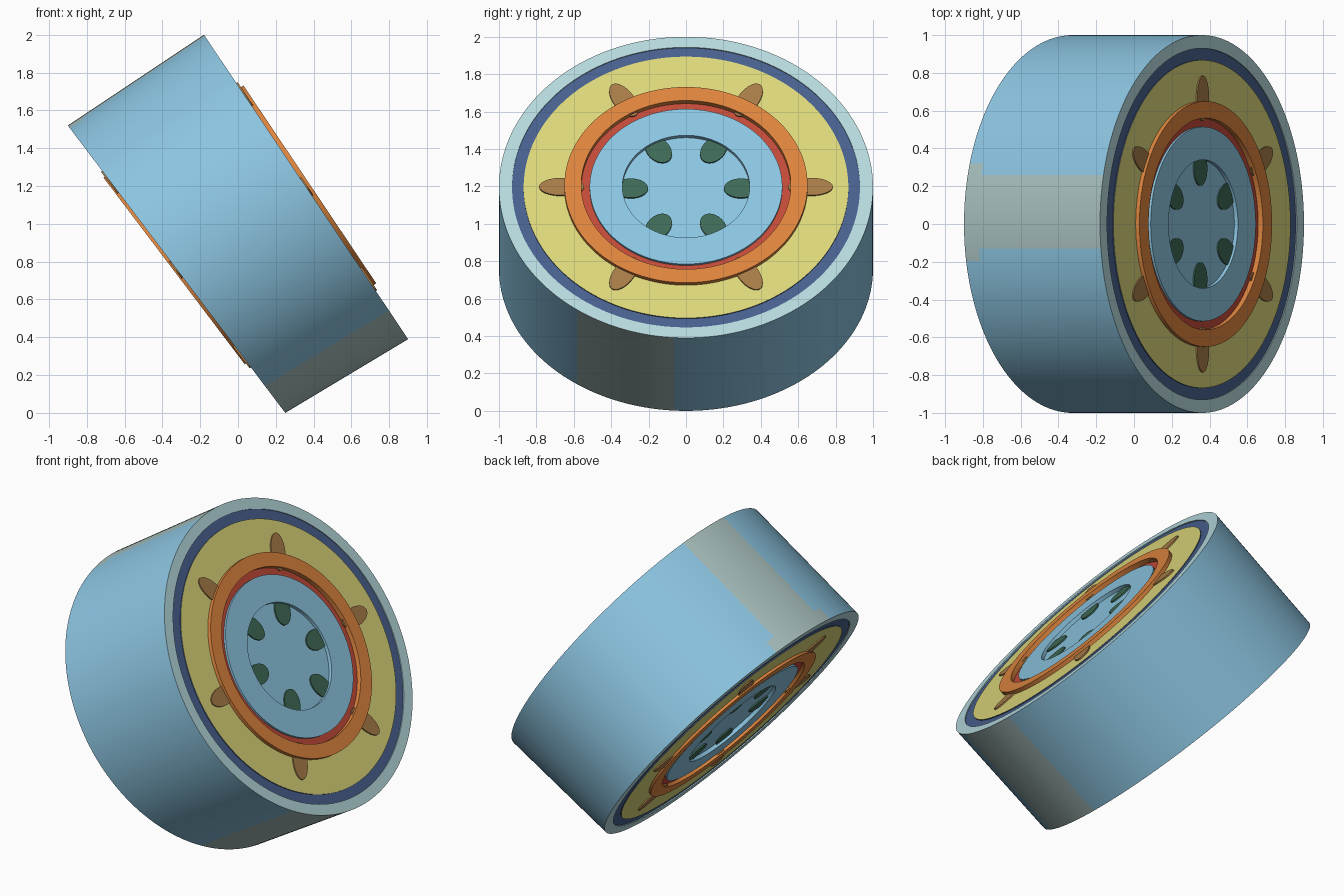
import bpy
import math
from mathutils import Vector

if "Cube" in bpy.data.objects:
    bpy.data.objects.remove(bpy.data.objects["Cube"])

SEG = 192


def material(name, rgb):
    m = bpy.data.materials.new(name)
    lin = [((c / 255 + 0.055) / 1.055) ** 2.4 for c in rgb]
    m.diffuse_color = (*lin, 1)
    m.use_nodes = True
    m.node_tree.nodes["Principled BSDF"].inputs["Base Color"].default_value = m.diffuse_color
    return m


SKY = material("sky blue", (140, 197, 225))
PALE = material("pale blue", (182, 217, 222))
GREY = material("pale grey", (168, 192, 190))
NAVY = material("navy", (72, 97, 142))
YELLOW = material("yellow", (220, 215, 122))
ORANGE = material("orange", (222, 133, 62))
RED = material("red", (194, 74, 56))
BROWN = material("brown", (168, 124, 72))
GREEN = material("dark green", (62, 106, 86))


def build(name, verts, faces, *mats):
    me = bpy.data.meshes.new(name)
    me.from_pydata(verts, [], faces)
    for m in mats:
        me.materials.append(m)
    ob = bpy.data.objects.new(name, me)
    bpy.context.collection.objects.link(ob)
    return ob


class End:
    """One tilted, slightly oval end of the drum."""

    def __init__(self, name, centre, up, side, lift):
        self.name, self.c, self.u = name, Vector(centre), Vector(up)
        self.v, self.lift = Vector((0, side, 0)), lift
        self.n = self.v.cross(self.u).normalized()

    def point(self, x, y, h):
        return self.c + self.v * x + self.u * y + self.n * h

    def polar(self, r, a, h=0):
        return self.point(r * math.cos(a), r * math.sin(a), h)


right = End("right", (0.36, 0, 1.195), (-0.54, 0, 0.805), 1, 0.024)
left = End("left", (-0.325, 0, 0.76), (-0.575, 0, 0.76), -1, 0.016)


def ring(end, part, profile, mat):
    """Band revolved round the end axis; profile runs from outside to inside."""
    verts = [end.polar(r, 2 * math.pi * i / SEG, h) for r, h in profile for i in range(SEG)]
    faces = []
    for j in range(len(profile) - 1):
        for i in range(SEG):
            k = (i + 1) % SEG
            faces.append((j * SEG + i, j * SEG + k, (j + 1) * SEG + k, (j + 1) * SEG + i))
    if profile[-1][0] < 0.35:  # close the innermost disc
        faces.append(tuple(range((len(profile) - 1) * SEG, len(profile) * SEG)))
    build(f"{end.name}_{part}", verts, faces, mat)


def pegs(end, part, r, half_len, half_wid, low, high, mat):
    """Six thin oval pegs spaced round the end."""
    verts, faces, n = [], [], 32
    for k in range(6):
        a = k * math.pi / 3
        base = len(verts)
        for h, s in ((low, 1), (high, 1)):
            for i in range(n):
                t = 2 * math.pi * i / n
                p, q = r + s * half_len * math.cos(t), s * half_wid * math.sin(t)
                verts.append(end.point(p * math.cos(a) - q * math.sin(a),
                                       p * math.sin(a) + q * math.cos(a), h))
        for i in range(n):
            j = (i + 1) % n
            faces.append((base + i, base + j, base + n + j, base + n + i))
        faces.append(tuple(range(base + n, base + 2 * n)))
    build(f"{end.name}_{part}", verts, faces, mat)


# Drum wall, lofted between the two ends, with two worn pale patches
ROWS = 10
verts, faces, patch = [], [], []
for j in range(ROWS + 1):
    t = j / ROWS
    c, u = left.c.lerp(right.c, t), left.u.lerp(right.u, t)
    for i in range(SEG):
        a = 2 * math.pi * i / SEG
        verts.append(c + u * math.sin(a) + Vector((0, math.cos(a), 0)))
for j in range(ROWS):
    t = (j + 0.5) / ROWS
    flare = max(0, 0.2 - t) * 0.4
    for i in range(SEG):
        k = (i + 1) % SEG
        faces.append((j * SEG + i, j * SEG + k, (j + 1) * SEG + k, (j + 1) * SEG + i))
        a = 2 * math.pi * (i + 0.5) / SEG
        y = math.cos(a)
        if math.sin(a) > 0:
            patch.append(-0.12 - flare < y < 0.25 + flare)
        else:
            patch.append(-0.58 < y < -0.06)
wall = build("drum_wall", verts, faces, SKY, GREY)
for poly, worn in zip(wall.data.polygons, patch):
    poly.material_index = int(worn)

# Concentric bands and pegs on both ends
for e in (right, left):
    top = e.lift
    ring(e, "rim", [(1, 0), (0.93, 0), (0.93, -0.006)], PALE)
    ring(e, "groove", [(0.93, -0.006), (0.868, -0.006), (0.868, 0)], NAVY)
    ring(e, "yellow_band", [(0.868, 0), (0.64, 0)], YELLOW)
    ring(e, "raised_ring", [(0.65, 0), (0.65, top), (0.56, top), (0.56, -0.006)], ORANGE)
    ring(e, "inner_groove", [(0.56, -0.006), (0.51, -0.006)], RED)
    ring(e, "hub_ring", [(0.515, -0.006), (0.515, 0.008), (0.34, 0.008), (0.34, -0.015)], SKY)
    ring(e, "hub_disc", [(0.345, -0.015), (0.34, -0.015)], PALE)
    pegs(e, "outer_pegs", 0.665, 0.12, 0.058, 0, 0.008, BROWN)
    pegs(e, "hub_pegs", 0.295, 0.092, 0.064, -0.015, -0.007, GREEN)

# Smooth curved walls, keep edges crisp
for ob in bpy.context.collection.objects:
    ob.select_set(True)
    bpy.context.view_layer.objects.active = ob
bpy.ops.object.shade_smooth_by_angle(angle=math.radians(30))
